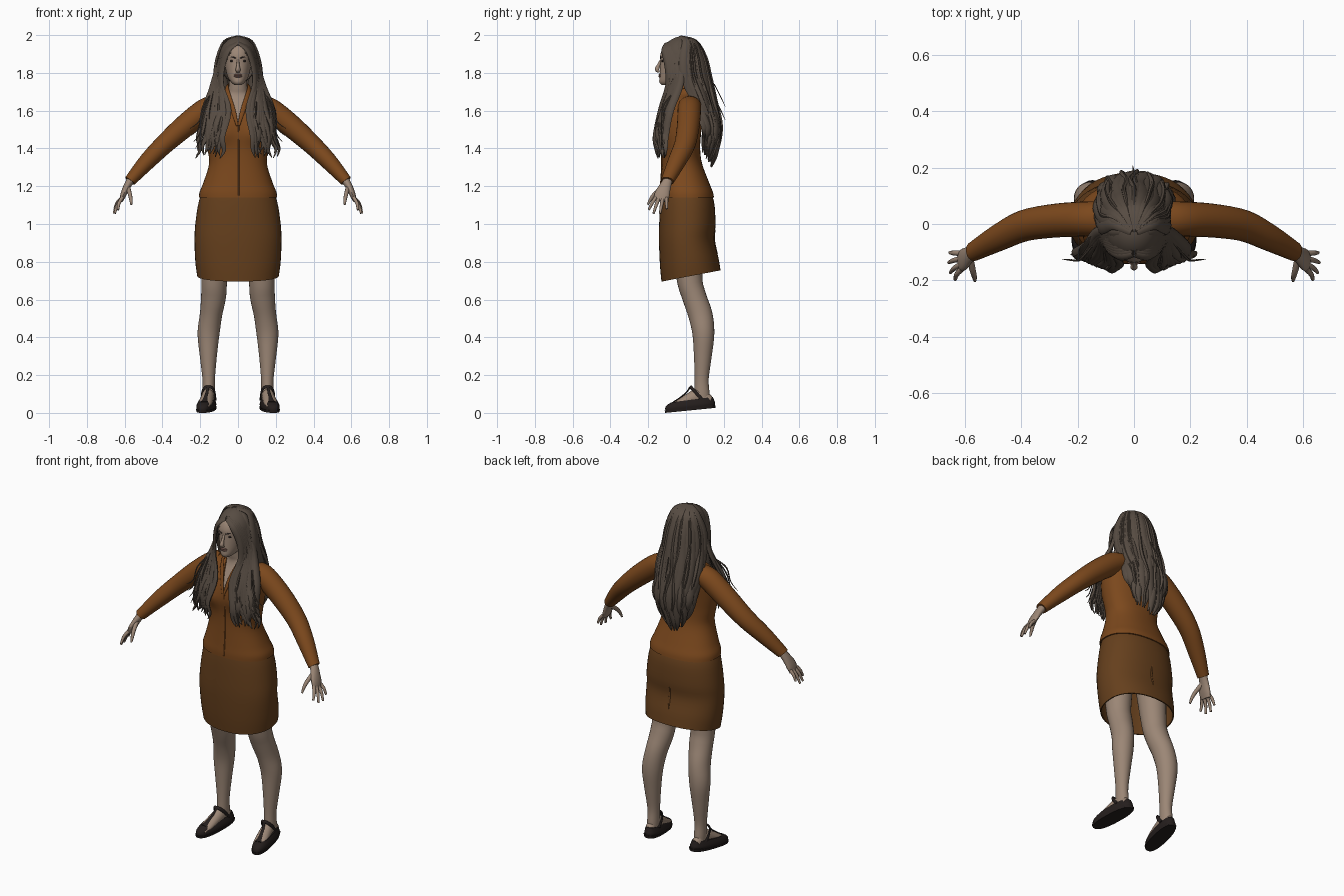
import bpy, bmesh, math, random
from mathutils import Vector

random.seed(4)


def material(name, rgb):
    m = bpy.data.materials.new(name)
    m.diffuse_color = (*rgb, 1)
    return m


SKIN = material("skin", (0.33, 0.24, 0.18))
LIP = material("lip", (0.22, 0.12, 0.095))
HAIR = material("hair", (0.095, 0.072, 0.055))
JACKET = material("jacket_cloth", (0.20, 0.065, 0.012))
SKIRT = material("skirt_cloth", (0.13, 0.05, 0.012))
DARK = material("dark", (0.018, 0.013, 0.012))


def smooth(rows, n=4):
    """Catmull-Rom samples through rows of any width."""
    p = [Vector(r) for r in rows]
    p = [p[0]] + p + [p[-1]]
    out = []
    for i in range(1, len(p) - 2):
        a, b, c, d = p[i - 1:i + 3]
        for k in range(n):
            t = k / n
            out.append(0.5 * (2 * b + (c - a) * t + (2 * a - 5 * b + 4 * c - d) * t * t
                              + (3 * b - a - 3 * c + d) * t ** 3))
    return out + [p[-2]]


def skin_rings(bm, rings, caps):
    rings = [[bm.verts.new(v) for v in r] for r in rings]
    n = len(rings[0])
    for a, b in zip(rings, rings[1:]):
        for i in range(n):
            bm.faces.new((a[i], a[(i + 1) % n], b[(i + 1) % n], b[i]))
    if caps:
        bm.faces.new(rings[0])
        bm.faces.new(rings[-1])


def loft(bm, rows, sides=40, e=2.2, caps=True):
    """Stacked rounded sections: (z, half width, front y, back y, tilt)."""
    rings = []
    for z, hx, yf, yb, tilt in smooth(rows):
        ring = []
        for i in range(sides):
            a = math.tau * i / sides
            c, s = math.cos(a), math.sin(a)
            x = hx * math.copysign(abs(c) ** (2 / e), c)
            y = (yf + yb) / 2 + (yb - yf) / 2 * math.copysign(abs(s) ** (2 / e), s)
            ring.append((x, y, z + tilt * y))
        rings.append(ring)
    skin_rings(bm, rings, caps)


def sweep(bm, rows, ref, sides=12, n=4):
    """Elliptical tube along (x, y, z, half width, half thickness)."""
    pts = smooth(rows, n)
    rings = []
    for i, p in enumerate(pts):
        t = (pts[min(i + 1, len(pts) - 1)] - pts[max(i - 1, 0)])
        t = Vector(t[:3]).normalized()
        pos = Vector(p[:3])
        side = t.cross(ref(pos) if callable(ref) else Vector(ref)).normalized()
        out = side.cross(t)
        rings.append([pos + side * p[3] * math.cos(math.tau * k / sides)
                      + out * p[4] * math.sin(math.tau * k / sides) for k in range(sides)])
    skin_rings(bm, rings, True)


def ball(bm, center, radii):
    made = bmesh.ops.create_uvsphere(bm, u_segments=24, v_segments=16, radius=1)["verts"]
    for v in made:
        v.co = Vector(center) + Vector(a * b for a, b in zip(v.co, radii))


def finish(name, bm, mat, mirror=False, solid=0, cutter=None):
    bmesh.ops.recalc_face_normals(bm, faces=bm.faces[:])
    me = bpy.data.meshes.new(name)
    bm.to_mesh(me)
    bm.free()
    ob = bpy.data.objects.new(name, me)
    bpy.context.collection.objects.link(ob)
    if mat:
        me.materials.append(mat)
    if mirror:
        ob.modifiers.new("mirror", "MIRROR")
    if solid:
        ob.modifiers.new("solid", "SOLIDIFY").thickness = solid
    if cutter:
        m = ob.modifiers.new("cut", "BOOLEAN")
        m.object, m.operation, m.solver = cutter, "DIFFERENCE", "EXACT"
    bpy.ops.object.select_all(action="DESELECT")
    ob.select_set(True)
    bpy.context.view_layer.objects.active = ob
    for m in list(ob.modifiers):
        bpy.ops.object.modifier_apply(modifier=m.name)
    bpy.ops.object.shade_smooth_by_angle(angle=math.radians(50))
    return ob


def swept(name, rows, ref, mat, mirror=True, sides=16):
    bm = bmesh.new()
    sweep(bm, rows, ref, sides)
    return finish(name, bm, mat, mirror)


# head, neck and upper chest
bm = bmesh.new()
loft(bm, [(1.735, .018, -.128, -.07, 0), (1.75, .036, -.141, -.03, 0), (1.78, .055, -.140, .03, 0),
          (1.82, .066, -.138, .06, 0), (1.86, .072, -.136, .07, 0), (1.90, .074, -.135, .075, 0),
          (1.94, .062, -.115, .06, 0), (1.97, .035, -.07, .03, 0)], 32, 2.1)
finish("head", bm, SKIN)
bm = bmesh.new()
loft(bm, [(1.46, .16, -.13, .06, 0), (1.56, .16, -.118, .07, 0), (1.62, .14, -.088, .07, 0),
          (1.66, .10, -.066, .07, 0), (1.69, .062, -.058, .055, 0), (1.72, .05, -.062, .04, 0),
          (1.79, .046, -.07, .03, 0)])
finish("neck_and_chest", bm, SKIN)

# face details
swept("nose", [(0, -.132, 1.868, .006, .006), (0, -.145, 1.84, .008, .009),
               (0, -.153, 1.818, .013, .012), (0, -.142, 1.805, .010, .006)], (0, 1, 0), SKIN, False)
for name, x, y, z, r, mat in [("eye", .029, -.124, 1.863, (.013, .006, .006), DARK),
                              ("ear", .073, -.03, 1.85, (.008, .018, .03), SKIN)]:
    bm = bmesh.new()
    ball(bm, (x, y, z), r)
    finish(name, bm, mat, True)
swept("eyebrow", [(.012, -.136, 1.878, .003, .002), (.032, -.126, 1.884, .004, .002),
                  (.05, -.106, 1.878, .002, .002)], (0, 1, 0), DARK)
for name, z in (("upper_lip", 1.789), ("lower_lip", 1.781)):
    bm = bmesh.new()
    ball(bm, (0, -.136, z), (.022, .009, .0055))
    finish(name, bm, LIP)

# jacket with a V neckline
bm = bmesh.new()
tri = [(0, 1.52), (.055, 1.75), (-.055, 1.75)]
skin_rings(bm, [[(x, y, z) for x, z in tri] for y in (-.3, 0)], True)
cutter = finish("neckline_cutter", bm, None)
cutter.hide_render = True
bm = bmesh.new()
loft(bm, [(1.14, .207, -.138, .148, 0), (1.17, .203, -.138, .142, 0), (1.22, .183, -.134, .122, 0),
          (1.32, .153, -.128, .085, 0), (1.40, .163, -.128, .075, 0), (1.48, .178, -.136, .08, 0),
          (1.56, .185, -.128, .09, 0), (1.62, .178, -.10, .095, 0), (1.66, .14, -.075, .09, 0),
          (1.69, .08, -.055, .075, 0), (1.73, .056, -.045, .06, 0)], 48, 2.25, False)
for v in bm.verts:
    if v.co.y < 0:
        d = ((abs(v.co.x) - .085) / .05) ** 2 + ((v.co.z - 1.48) / .06) ** 2
        v.co.y -= .02 * math.exp(-d)
finish("jacket", bm, JACKET, solid=.006, cutter=cutter)
swept("collar", [(.004, -.138, 1.52, .006, .004), (.022, -.12, 1.59, .012, .004),
                 (.042, -.092, 1.65, .014, .004), (.058, -.045, 1.71, .012, .004),
                 (.052, .02, 1.735, .010, .005), (0, .056, 1.735, .010, .005)],
      lambda p: Vector((p.x, p.y - .01, .05)), JACKET)
swept("jacket_front_edge", [(.004, -.137, 1.52, .004, .003), (.004, -.130, 1.40, .004, .003),
                            (.004, -.129, 1.30, .004, .003), (.004, -.139, 1.15, .004, .003)],
      (0, 1, 0), JACKET, False, 8)
swept("sleeve", [(.11, .02, 1.63, .05, .06), (.17, .018, 1.605, .062, .062),
                 (.28, .012, 1.52, .06, .06), (.39, -.006, 1.422, .052, .056),
                 (.48, -.048, 1.332, .045, .048), (.56, -.092, 1.242, .033, .036),
                 (.572, -.098, 1.228, .031, .034)], (0, 1, 0), JACKET, True, 24)

# hands
bm = bmesh.new()
N = (.9, 0, .4)
sweep(bm, [(.56, -.09, 1.245, .022, .022), (.587, -.11, 1.20, .031, .019),
           (.607, -.127, 1.155, .040, .016), (.619, -.132, 1.122, .035, .010)], N, 16)
for by, tip in [(-.160, (.635, -.197, 1.075)), (-.142, (.652, -.172, 1.056)),
                (-.122, (.658, -.137, 1.056)), (-.104, (.654, -.102, 1.08))]:
    base = Vector((.612, by, 1.14))
    mid = base.lerp(Vector(tip), .5) + Vector((.006, 0, .004))
    sweep(bm, [(*base, .010, .010), (*mid, .009, .009), (*tip, .006, .006)], N, 10)
sweep(bm, [(.583, -.118, 1.195, .014, .012), (.573, -.165, 1.16, .011, .011),
           (.567, -.188, 1.13, .009, .009), (.565, -.202, 1.102, .005, .005)], N, 10)
finish("hand", bm, SKIN, True)

# skirt with a sloping hem and back vent
bm = bmesh.new()
loft(bm, [(1.20, .175, -.125, .115, 0), (1.12, .207, -.136, .148, 0), (1.0, .226, -.142, .156, 0),
          (.91, .230, -.143, .15, .03), (.80, .226, -.138, .172, .12), (.72, .216, -.13, .183, .19)],
     48, 2.2, False)
finish("skirt", bm, SKIRT, solid=.006)
swept("skirt_vent", [(0, .153, .97, .003, .003), (.003, .150, .91, .006, .004),
                     (0, .166, .84, .003, .003)], (0, 1, 0), SKIRT, False, 8)

# legs and feet
swept("leg", [(.112, .005, .98, .085, .09), (.125, .018, .72, .069, .069),
              (.129, .042, .62, .066, .064), (.143, .076, .52, .059, .064),
              (.156, .092, .42, .058, .058), (.157, .089, .30, .045, .047),
              (.155, .083, .18, .033, .037), (.155, .085, .10, .032, .04),
              (.155, .09, .05, .03, .036)], (0, 1, 0), SKIN, True, 28)
swept("foot", [(.155, .125, .06, .026, .03), (.157, .07, .085, .032, .045),
               (.165, .02, .072, .035, .034), (.175, -.04, .048, .036, .022),
               (.182, -.085, .032, .028, .012)], (0, 0, 1), SKIN)


# strapped shoes
def shoe_part(name, rows, e):
    bm = bmesh.new()
    loft(bm, rows, 36, e)
    for v in bm.verts:
        v.co.x += .168 - .15 * (v.co.y - .02)
    finish(name, bm, DARK, True)


shoe_part("shoe_upper", [(.018, .044, -.108, .150, .1), (.035, .047, -.11, .154, .1),
                         (.05, .044, -.102, .150, .1), (.066, .037, -.078, .142, .13)], 2.4)
shoe_part("shoe_sole", [(.011, .046, -.11, .155, .1), (.024, .048, -.113, .156, .1)], 2.5)
shoe_part("shoe_heel", [(.016, .034, .075, .150, .08), (.03, .036, .075, .153, .08)], 3)
swept("ankle_strap", [(.192, .085, .07, .009, .004), (.191, .055, .105, .009, .004),
                      (.178, .03, .132, .009, .004), (.158, .024, .138, .009, .004),
                      (.136, .03, .132, .009, .004), (.122, .055, .105, .009, .004),
                      (.119, .085, .07, .009, .004)],
      lambda p: Vector((p.x - .157, p.y - .085, .03)), DARK, True, 8)
swept("centre_strap", [(.158, .022, .138, .007, .004), (.165, .0, .106, .008, .004),
                       (.174, -.04, .074, .012, .004), (.178, -.065, .058, .02, .004)],
      (0, -.5, 1), DARK, True, 8)


# hair: scalp cap
bm = bmesh.new()
bmesh.ops.create_uvsphere(bm, u_segments=48, v_segments=32, radius=1)
for v in bm.verts:
    v.co = Vector((v.co.x * .098, v.co.y * .116 - .02, v.co.z * .125 + 1.868))
bmesh.ops.delete(bm, context="VERTS", geom=[
    v for v in bm.verts if v.co.y < -.045 and v.co.z < 1.945 - 1.3 * abs(v.co.x)])
finish("hair_cap", bm, HAIR, solid=.004)


def outward(p):
    return Vector((p.x, p.y - .0, max(0, p.z - 1.85) * 1.5)) + Vector((0, .01, 0))


def jit(r):
    return random.uniform(-r, r)


# hair: front locks over both shoulders
bm = bmesh.new()
for s in (1, -1):
    for k in range(19):
        t = (k % 10) / 9 if k < 10 else random.random()
        w = 1 if k < 10 else .4
        j, q = jit(.012), jit(.03)
        sweep(bm, [(s * .004, -.108 + .09 * t, 1.955 + .037 * t, .012 * w, .005),
                   (s * (.052 + .018 * t), -.118 + .09 * t, 1.918 + .032 * t, .017 * w, .007),
                   (s * (.083 + .027 * t), -.10 + .075 * t, 1.83, .018 * w, .009),
                   (s * (.088 + .052 * t), -.095 + .06 * t, 1.73, .020 * w, .010),
                   (s * (.066 + .115 * t + j), -.135 + .05 * t, 1.60, .022 * w, .011),
                   (s * (.075 + .125 * t - j), -.163 + .055 * t, 1.49 + q, .020 * w, .010),
                   (s * (.085 + .125 * t + j), -.158 + .05 * t, 1.42 + q, .012 * w, .007),
                   (s * (.085 + .13 * t - j), -.148 + .04 * t, 1.375 + q, .002, .002)],
              outward, 8)
    # loose wisps
    for k in range(4):
        z = 1.40 + .035 * k
        sweep(bm, [(s * .15, -.08, 1.68, .004, .003), (s * .185, -.12, z + .12, .005, .004),
                   (s * .205, -.13, z + .04, .004, .003),
                   (s * (.225 + .01 * k), -.125, z, .001, .001)], outward, 6)
finish("front_hair_locks", bm, HAIR)

# hair: long locks down the back
bm = bmesh.new()
for k in range(26):
    u = (k - 7) / 7 if k < 15 else jit(1)
    w = 1 if k < 15 else .35
    sx, cy = math.sin(u * 1.5), math.cos(u * 1.5)
    j, o = jit(.012), 0 if k < 15 else .006
    end = 1.315 + .09 * (1 - cy) + jit(.02)
    sweep(bm, [(.01 * sx, -.03 + .01 * cy, 1.992, .012 * w, .005),
               (.072 * sx, -.005 + .06 * cy, 1.966, .020 * w, .008),
               (.108 * sx, -.02 + .118 * cy + o, 1.88, .024 * w, .010),
               (.122 * sx, -.015 + .137 * cy + o, 1.78, .026 * w, .011),
               (.125 * sx + j, .045 + .105 * cy + o, 1.65, .026 * w, .012),
               (.120 * sx - j, .095 + .083 * cy + o, 1.51, .025 * w, .012),
               (.100 * sx + j, .09 + .07 * cy, end + .07, .018 * w, .010),
               (.075 * sx, .085 + .05 * cy, end, .003, .003)], outward, 8)
for z in (1.62, 1.55):
    sweep(bm, [(.01, .15, z + .12, .004, .003), (.0, .185, z + .05, .004, .003),
               (-.005, .208, z, .001, .001)], outward, 6)
finish("back_hair_locks", bm, HAIR)
bpy.data.objects.remove(cutter)
